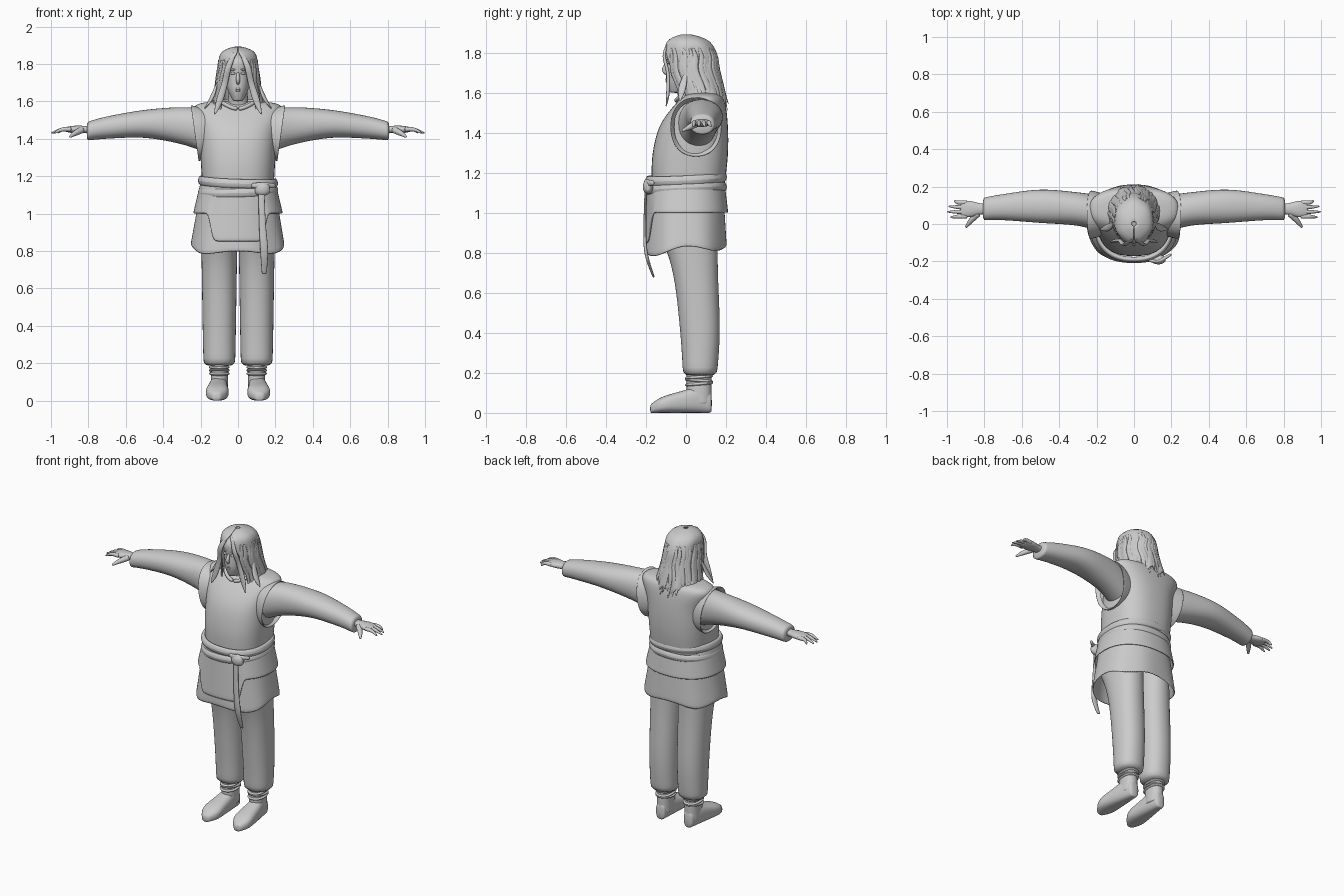
import bpy, bmesh, math, random
from math import sin, cos, pi, tau
from mathutils import Vector

random.seed(4)
if "Cube" in bpy.data.objects:
    bpy.data.objects.remove(bpy.data.objects["Cube"])

GREY = (0.6, 0.6, 0.6, 1)
mat = bpy.data.materials.new("plain grey")
mat.use_nodes = True
mat.diffuse_color = GREY
mat.node_tree.nodes["Principled BSDF"].inputs["Base Color"].default_value = GREY


def smooth(keys, v):
    """Smooth value at v (from 0 to 1) through evenly spaced keys; a single number stays constant."""
    if isinstance(keys, (int, float)):
        return keys
    last = len(keys) - 1
    i = min(int(v * last), last - 1)
    t = v * last - i
    before, start = keys[max(i - 1, 0)], keys[i]
    end, after = keys[i + 1], keys[min(i + 2, last)]
    slope_in, slope_out = (end - before) / 2, (after - start) / 2
    rise = end - start
    return (start + slope_in * t + (3 * rise - 2 * slope_in - slope_out) * t ** 2
            + (slope_in + slope_out - 2 * rise) * t ** 3)


def skin(name, grid, closed=True, caps=False, mirror=False, thickness=0):
    """Skin rows of points and add the modifiers."""
    bm = bmesh.new()
    rows = [[bm.verts.new(point) for point in row] for row in grid]
    width = len(rows[0])
    for lower, upper in zip(rows, rows[1:]):
        for j in range(width if closed else width - 1):
            k = (j + 1) % width
            bm.faces.new((lower[j], lower[k], upper[k], upper[j]))
    if caps:
        bm.faces.new(rows[0])
        bm.faces.new(rows[-1])
    bmesh.ops.recalc_face_normals(bm, faces=bm.faces)
    for face in bm.faces:
        face.smooth = True
    mesh = bpy.data.meshes.new(name)
    bm.to_mesh(mesh)
    bm.free()
    mesh.materials.append(mat)
    part = bpy.data.objects.new(name, mesh)
    bpy.context.collection.objects.link(part)
    if mirror:
        part.modifiers.new("Mirror", 'MIRROR').use_mirror_merge = False
    if thickness:
        solid = part.modifiers.new("Solidify", 'SOLIDIFY')
        solid.thickness, solid.offset = thickness, 0
    subdivision = part.modifiers.new("Subdivision", 'SUBSURF')
    subdivision.levels = subdivision.render_levels = 1


def rounded(value, power):
    return math.copysign(abs(value) ** (2 / power), value)


def loft(name, axis, along, a, b, radius_a, radius_b, power=2.2, sides=24, rows=12,
         shear=0, caps=True, mirror=False):
    """Body of rounded cross-sections along an axis, with smooth centres and radii."""
    grid = []
    for i in range(rows):
        v = i / (rows - 1)
        row = []
        for j in range(sides):
            angle = tau * j / sides
            p = smooth(a, v) + smooth(radius_a, v) * rounded(cos(angle), power)
            offset = smooth(radius_b, v) * rounded(sin(angle), power)
            q, s = smooth(b, v) + offset, smooth(along, v) + shear * offset
            row.append({'x': (s, p, q), 'y': (p, s, q), 'z': (p, q, s)}[axis])
        grid.append(row)
    skin(name, grid, caps=caps, mirror=mirror)


def strand(name, path, widths, flat=1, out=(0, -1, 0), rows=8, sides=8, mirror=False):
    """Tapered tube along a smooth path, flattened along the outward direction."""
    keys = [Vector(point) for point in path]
    points = [smooth(keys, i / (rows - 1)) for i in range(rows)]
    grid = []
    for i, point in enumerate(points):
        direction = (points[min(i + 1, rows - 1)] - points[max(i - 1, 0)]).normalized()
        across = direction.cross(Vector(out)).normalized()
        up = across.cross(direction) * flat
        width = smooth(widths, i / (rows - 1))
        angles = [tau * j / sides for j in range(sides)]
        grid.append([point + (across * cos(t) + up * sin(t)) * width for t in angles])
    skin(name, grid, caps=True, mirror=mirror)


def sheet(name, surface, columns, rows, closed=True, thickness=0):
    """Skin surface(u, v) with u and v running from 0 to 1."""
    steps = columns if closed else columns - 1
    grid = [[surface(j / steps, i / (rows - 1)) for j in range(columns)] for i in range(rows)]
    skin(name, grid, closed=closed, thickness=thickness)


# Vest with shoulder openings and collar
loft("vest", 'z', along=(1.12, 1.28, 1.44, 1.57, 1.6), a=0, b=(.01, .02, .04, .08, .08),
     radius_a=(.19, .2, .21, .24, .13), radius_b=(.18, .19, .17, .11, .06),
     power=2.5, sides=32, rows=17)
loft("armhole_edge", 'x', along=(.15, .23, .21), a=.05, b=1.43,
     radius_a=(.11, .13, .11), radius_b=(.13, .15, .13), shear=.14, caps=False, mirror=True)
collar_angles = [tau * i / 24 for i in range(25)]
strand("collar", [(.1 * sin(t), .04 - .09 * cos(t), 1.6 - .04 * max(0, cos(t)) ** 3) for t in collar_angles],
       widths=.012, out=(0, 0, 1), rows=25)

# Sleeves
loft("sleeve", 'x', along=(.16, .3, .5, .7, .81), a=(.05, .08, .095, .09, .08),
     b=(1.44, 1.47, 1.48, 1.46, 1.44), radius_a=(.1, .09, .09, .07, .06),
     radius_b=(.12, .1, .075, .06, .05), rows=18, mirror=True)

# Hands
loft("palm", 'x', along=(.77, .93), a=.08, b=1.45, radius_a=(.03, .03, .045, .04),
     radius_b=(.02, .02, .02, .01), sides=16, mirror=True)
for i, finger in enumerate(("index", "middle", "ring", "little")):
    y = .04 + .025 * i
    tip = 1 - .012 * (i - 1.2) ** 2
    strand(finger + "_finger", [(.89, y, 1.45), (.94, y, 1.45), (tip, y + .005 * (i - 1), 1.43)],
           widths=(.013, .012, .004), out=(0, 0, 1), mirror=True)
strand("thumb", [(.83, .06, 1.45), (.87, .02, 1.43), (.9, -.02, 1.41)],
       widths=(.02, .016, .006), out=(0, 0, 1), mirror=True)

# Trousers
loft("trouser_leg", 'z', along=(.18, .95), a=.1, b=(.07, .07, .045, 0),
     radius_a=(.085, .09, .095, .1), radius_b=(.085, .1, .115, .16), mirror=True)

# Shoes, ankles and ankle wraps
SOLE_RISE = (.02, .04, .055, .065, .05)
loft("shoe", 'y', along=(-.18, -.12, -.02, .06, .13), a=(.115, .1), b=SOLE_RISE,
     radius_a=(.02, .06, .055, .045, .03), radius_b=SOLE_RISE, power=2.6, rows=16, mirror=True)
loft("ankle", 'z', along=(.04, .25), a=.1, b=.065, radius_a=.046, radius_b=.062, mirror=True)
for i in range(3):
    z = .145 + .017 * i
    loft(f"ankle_wrap_{i + 1}", 'z', along=(z - .01, z + .01), a=.1, b=.065,
         radius_a=(.04, .055, .055, .04), radius_b=(.055, .07, .07, .055),
         rows=6, shear=.08 * (-1) ** i, mirror=True)


# Tunic skirt and the shorter layer with a front flap
def waist_ring(angle, radius_x, radius_y, z):
    return Vector((radius_x * rounded(sin(angle), 2.3), -radius_y * rounded(cos(angle), 2.3), z))


def skirt_point(angle, hem, v, offset):
    z = 1.16 + (hem - 1.16) * v
    flare = (1.16 - z) / .34
    return waist_ring(angle, .19 + .06 * flare + offset, .18 + .02 * flare + offset, z)


def under_skirt(u, v):
    angle = tau * u
    hem = .82 - .035 * max(0, cos(angle)) + .012 * cos(4 * angle)
    return skirt_point(angle, hem, v, .003 * sin(7 * angle) * v)


def over_skirt(u, v):
    angle = tau * u
    flap = 0
    if cos(angle) > 0:
        flap = min(1, max(0, (.145 - .22 * abs(sin(angle))) / .045))
    hem = 1 - .15 * flap * flap * (3 - 2 * flap)
    return skirt_point(angle, hem, v, .008 + .01 * v * (1 - flap))


sheet("tunic_skirt", under_skirt, columns=48, rows=9, thickness=.008)
sheet("flap_skirt", over_skirt, columns=72, rows=9, thickness=.008)


# Sash bands, knot and hanging end
def sash_band(name, height, tilt):
    def surface(u, v):
        angle, turn = tau * u, tau * v
        bulge = .015 * cos(turn)
        z = height - .01 * cos(angle) + tilt * sin(angle) + .026 * sin(turn)
        return waist_ring(angle, .2 + bulge, .19 + bulge, z)
    sheet(name, surface, columns=40, rows=11)


sash_band("sash_upper", height=1.17, tilt=-.008)
sash_band("sash_lower", height=1.12, tilt=.006)
loft("sash_knot", 'x', along=(.09, .17), a=-.19, b=1.13, radius_a=(.01, .025, .025, .01),
     radius_b=(.02, .035, .035, .02), sides=16, rows=8)
strand("sash_loop", [(.07, -.19, 1.15), (.13, -.2, 1.15), (.2, -.16, 1.15)],
       widths=(.012, .02, .012), flat=.6)
strand("sash_end", [(.125, -.2, 1.13), (.13, -.205, .95), (.14, -.2, .8), (.14, -.16, .675)],
       widths=(.018, .02, .023, .014), flat=.4, rows=14)

# Head and neck
loft("neck", 'z', along=(1.52, 1.66), a=0, b=(.05, .02), radius_a=(.07, .055, .052), radius_b=.055)
loft("head", 'z', along=(1.6, 1.66, 1.74, 1.82, 1.87), a=0, b=(-.05, -.02, 0, .01, .02),
     radius_a=(.025, .055, .07, .07, .04), radius_b=(.03, .08, .1, .11, .05), rows=18)
strand("nose", [(0, -.09, 1.76), (0, -.11, 1.715), (0, -.09, 1.69)], widths=(.006, .013, .006))
for name, z in (("upper_lip", 1.668), ("lower_lip", 1.658)):
    strand(name, [(-.025, -.08, z), (0, -.1, z), (.025, -.08, z)], widths=(.002, .006, .002))
for name, z, width in (("brow", 1.77, .006), ("eye", 1.75, .008)):
    strand(name, [(.012, -.1, z), (.028, -.095, z), (.044, -.083, z)],
           widths=(.002, width, .002), mirror=True)


# Hair shell, open at the face and flaring over the shoulders
def hair_point(angle, v, offset=0):
    half_width = smooth((.01, .09, .1, .11, .12, .14), v) + offset
    half_depth = smooth((.01, .1, .13, .13, .13, .12), v) + offset
    centre = smooth((0, .01, .02, .03, .05, .08), v)
    z = smooth((1.89, 1.86, 1.79, 1.72, 1.64, 1.55), v)
    return Vector((half_width * sin(angle), centre - half_depth * cos(angle), z))


def hair_shell(u, v):
    opening = max(0, smooth((0, 0, .5, .7, .8, .8), v))
    angle = opening + (tau - 2 * opening) * u
    point = hair_point(angle, v, .005 * v * sin(38 * u + 4 * v))
    point.z += .02 * v ** 8 * sin(44 * u)
    return point


sheet("hair", hair_shell, columns=56, rows=12, closed=False, thickness=.012)

# Loose locks around the shell
LOCKS = 26
for i in range(LOCKS):
    angle = .8 + (tau - 1.6) * i / (LOCKS - 1) + random.uniform(-.06, .06)
    front = max(0, cos(angle))
    path = [hair_point(angle + .06 * sin(k * 2), .3 + .14 * k, .004) for k in range(5)]
    tip = hair_point(angle, 1, random.uniform(0, .025))
    path.append(tip - Vector((0, .03 * front, .02 * front + random.uniform(0, .045))))
    width = random.uniform(.014, .022)
    strand(f"hair_lock_{i + 1}", path, widths=(.006, width, width, width, .003), flat=.4,
           out=(sin(angle), -cos(angle), 0), sides=6, rows=10)

# Locks framing the face, and one flick at each side
strand("face_lock", [(.01, -.08, 1.87), (.05, -.11, 1.79), (.07, -.09, 1.7), (.1, -.09, 1.6), (.125, -.1, 1.53)],
       widths=(.008, .018, .018, .02, .004), flat=.5, rows=14, mirror=True)
strand("side_lock", [(.11, 0, 1.7), (.14, -.02, 1.62), (.18, -.03, 1.56)],
       widths=(.01, .022, .004), flat=.5, out=(1, -.3, 0), mirror=True)
